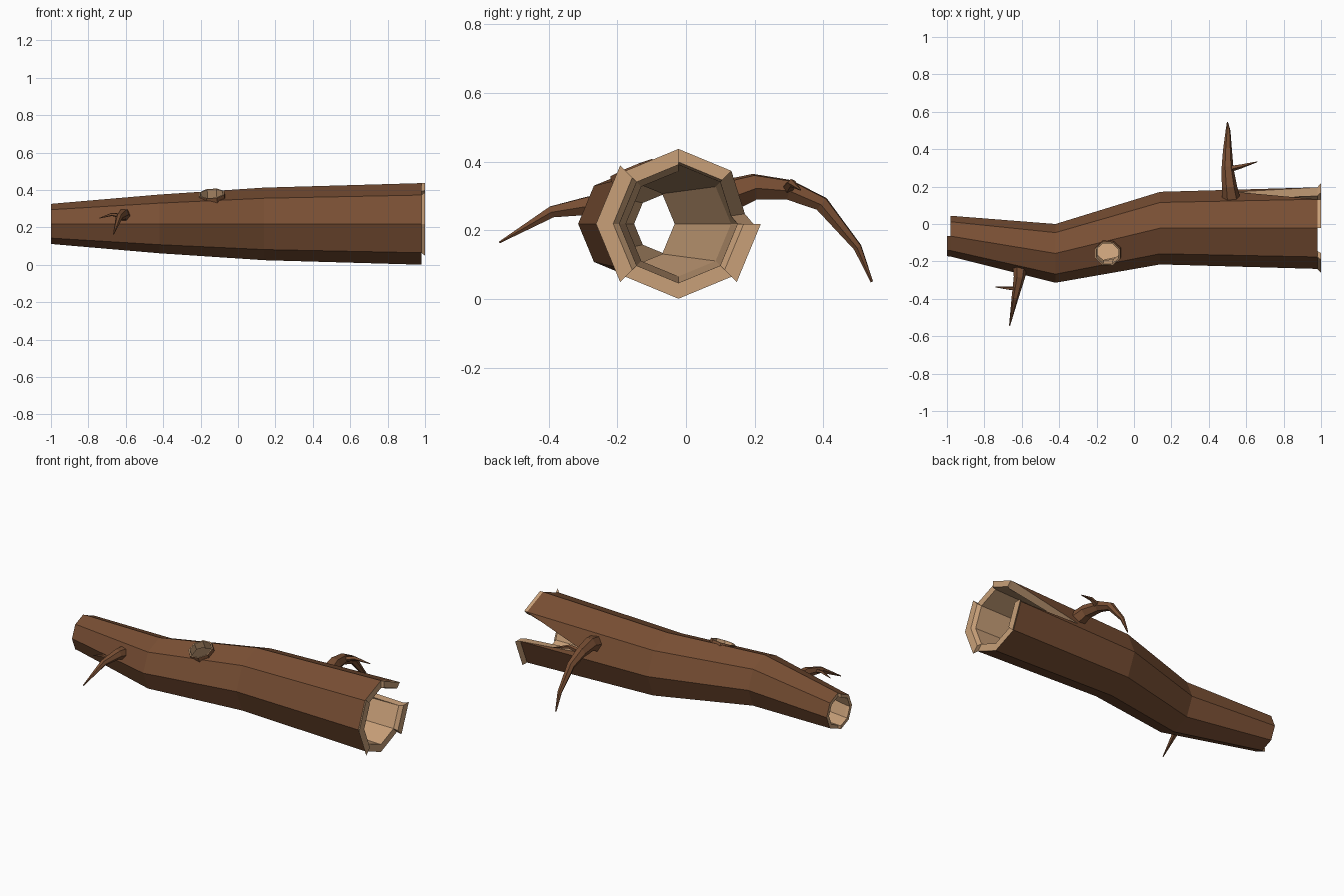
import bpy, bmesh
from math import sin, cos, pi, radians
from mathutils import Vector, Matrix

if "Cube" in bpy.data.objects:
    bpy.data.objects.remove(bpy.data.objects["Cube"])

ZC = 0.219
# log stations: x, centre y, outer radius, inner radius
RINGS = [(-0.98, -0.065, 0.109, 0.086), (-0.42, -0.157, 0.157, 0.124),
         (0.14, -0.022, 0.194, 0.153), (0.98, -0.022, 0.218, 0.172)]


def material(name, rgb):
    m = bpy.data.materials.new(name)
    m.diffuse_color = (*rgb, 1)
    m.use_nodes = True
    m.node_tree.nodes["Principled BSDF"].inputs["Base Color"].default_value = m.diffuse_color
    return m


bark = material("bark", (0.19, 0.078, 0.034))
wood = material("bare_wood", (0.58, 0.35, 0.19))


def finish(bm, name):
    bmesh.ops.remove_doubles(bm, verts=bm.verts, dist=1e-5)
    bmesh.ops.recalc_face_normals(bm, faces=bm.faces)
    me = bpy.data.meshes.new(name)
    bm.to_mesh(me)
    bm.free()
    me.materials.append(bark)
    me.materials.append(wood)
    ob = bpy.data.objects.new(name, me)
    bpy.context.collection.objects.link(ob)
    return ob


def face(bm, pts, mat):
    bm.faces.new([bm.verts.new(p) for p in pts]).material_index = mat


def polar(x, cy, r, k):
    a = k * pi / 4
    return Vector((x, cy + r * cos(a), ZC + r * sin(a)))


def pt(ring, layer, k):
    x, cy, *r = RINGS[ring]
    return polar(x, cy, r[layer], k)


# hollow trunk with a wedge-shaped crack in the back panel of the thick end
bm = bmesh.new()
tips = []
for layer in (0, 1):
    lo = pt(2, layer, 0).lerp(pt(3, layer, 0), 0.48)
    hi = pt(2, layer, 1).lerp(pt(3, layer, 1), 0.48)
    tips.append(lo.lerp(hi, 0.2))
    for j in range(3):
        for k in range(8):
            a, b = pt(j, layer, k), pt(j + 1, layer, k)
            c, d = pt(j + 1, layer, k + 1), pt(j, layer, k + 1)
            if j == 2 and k == 0:
                t = tips[layer]
                for tri in ((a, b, t), (a, t, d), (d, t, c)):
                    face(bm, tri, layer)
            else:
                face(bm, (a, b, c, d), layer)
for k in range(8):
    for j in (0, 3):
        if (j, k) != (3, 0):
            face(bm, (pt(j, 0, k), pt(j, 0, k + 1), pt(j, 1, k + 1), pt(j, 1, k)), 1)
for k in (0, 1):
    face(bm, (pt(3, 0, k), tips[0], tips[1], pt(3, 1, k)), 1)
trunk = finish(bm, "hollow_log")

# knot hole cut through the upper front panel
tilt = Matrix.Translation((-0.14, -0.154, 0.37)) @ Matrix.Rotation(radians(22.5), 4, 'X') \
    @ Matrix.Rotation(radians(-4), 4, 'Y')
bm = bmesh.new()
bmesh.ops.create_cone(bm, cap_ends=True, segments=8, radius1=0.064, radius2=0.064, depth=0.14,
                      matrix=tilt @ Matrix.Rotation(pi / 8, 4, 'Z'))
for f in bm.faces:
    f.material_index = 1
cutter = finish(bm, "knot_cutter")
cutter.hide_render = True
mod = trunk.modifiers.new("knot_hole", 'BOOLEAN')
mod.object, mod.operation, mod.solver = cutter, 'DIFFERENCE', 'EXACT'
bpy.context.view_layer.objects.active = trunk
bpy.ops.object.modifier_apply(modifier=mod.name)
bpy.data.objects.remove(cutter)

# low bark collar round the knot hole
bm = bmesh.new()
profile = [(0.076, -0.02), (0.072, 0.012), (0.064, 0.012), (0.063, -0.03)]
for k in range(8):
    a, b = (k + 0.5) * pi / 4, (k + 1.5) * pi / 4
    for i in range(3):
        (r, z), (s, w) = profile[i], profile[i + 1]
        face(bm, [tilt @ Vector(p) for p in (
            (r * cos(a), r * sin(a), z), (r * cos(b), r * sin(b), z),
            (s * cos(b), s * sin(b), w), (s * cos(a), s * sin(a), w))], 0 if i == 0 else 1)
finish(bm, "knot_collar")


# broken lips continuing selected panels past each end
def lip(name, ring, panels, x_end, r_out, r_in, outer_mat):
    x, cy, ro, ri = RINGS[ring]
    prof = [(x, ro), (x_end, r_out), (x_end, r_in), (x, ri)]
    mats = (outer_mat, 1, 1)
    bm = bmesh.new()
    for i in range(3):
        for k in panels:
            (xa, ra), (xb, rb) = prof[i], prof[i + 1]
            face(bm, (polar(xa, cy, ra, k), polar(xa, cy, ra, k + 1),
                      polar(xb, cy, rb, k + 1), polar(xb, cy, rb, k)), mats[i])
    for k in (panels[0], panels[-1] + 1):
        face(bm, [polar(xa, cy, ra, k) for xa, ra in prof], 1)
    finish(bm, name)


lip("front_splinter", 3, [3, 4], 1.0, 0.24, 0.19, 1)
lip("back_splinter", 3, [7], 1.0, 0.24, 0.19, 1)
lip("top_splinter", 3, [1], 1.0, 0.218, 0.18, 1)
lip("thin_end_lip", 0, [2, 3, 4, 5], -1.0, 0.107, 0.086, 0)


# tapering branches: points are (x, y, z, radius)
def branch(name, pts, sides=6):
    bm = bmesh.new()
    P = [Vector(p[:3]) for p in pts]
    rings = []
    for i, p in enumerate(P):
        t = (P[min(i + 1, len(P) - 1)] - P[max(i - 1, 0)]).normalized()
        u = t.cross(Vector((0.1, 0.1, 1))).normalized()
        v = u.cross(t)
        rings.append([bm.verts.new(p + pts[i][3] * (u * cos(a) + v * sin(a)))
                      for a in (2 * pi * k / sides for k in range(sides))])
    for r, s in zip(rings, rings[1:]):
        for k in range(sides):
            n = (k + 1) % sides
            bm.faces.new((r[k], r[n], s[n], s[k]))
    bm.faces.new(rings[0])
    bm.faces.new(rings[-1])
    finish(bm, name)


branch("back_branch", [(0.52, 0.12, 0.30, 0.052), (0.51, 0.20, 0.327, 0.041),
                       (0.50, 0.30, 0.318, 0.032), (0.50, 0.395, 0.277, 0.024),
                       (0.503, 0.50, 0.15, 0.013), (0.50, 0.541, 0.05, 0.004)])
branch("back_twig", [(0.51, 0.295, 0.32, 0.018), (0.57, 0.308, 0.338, 0.012),
                     (0.66, 0.333, 0.318, 0.002)], 5)
branch("front_branch", [(-0.608, -0.21, 0.258, 0.042), (-0.613, -0.285, 0.272, 0.03),
                        (-0.635, -0.39, 0.254, 0.019), (-0.665, -0.543, 0.165, 0.003)])
branch("front_twig", [(-0.62, -0.345, 0.262, 0.013), (-0.675, -0.343, 0.27, 0.009),
                      (-0.74, -0.337, 0.25, 0.002)], 5)
